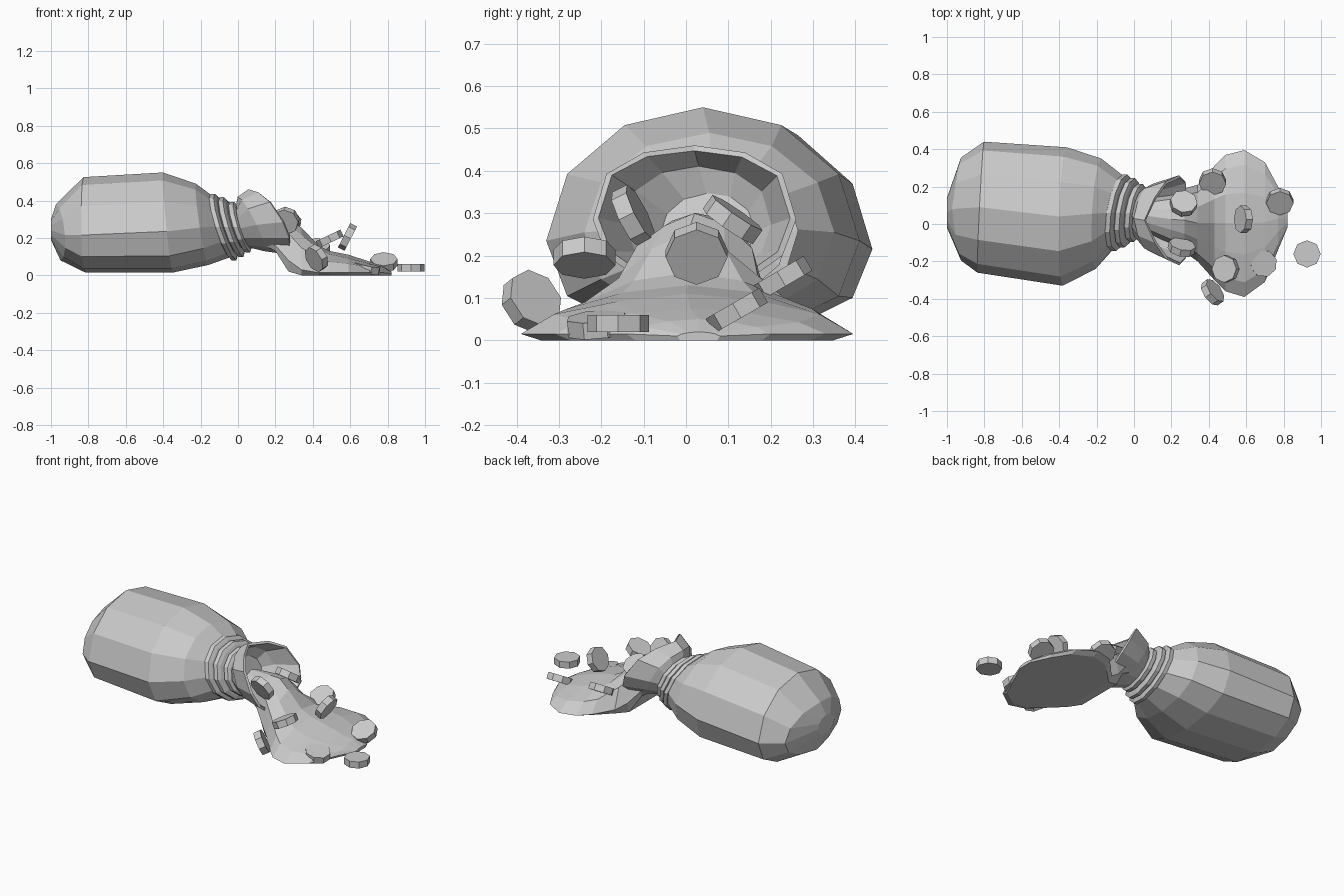
import bpy, bmesh, math, random
from mathutils import Vector

random.seed(4)
if "Cube" in bpy.data.objects:
    bpy.data.objects.remove(bpy.data.objects["Cube"])

grey = bpy.data.materials.new("plain_grey")
grey.use_nodes = True
grey.diffuse_color = (0.6, 0.6, 0.6, 1)
grey.node_tree.nodes["Principled BSDF"].inputs["Base Color"].default_value = grey.diffuse_color


def finish(bm, name):
    bmesh.ops.recalc_face_normals(bm, faces=bm.faces)
    mesh = bpy.data.meshes.new(name)
    bm.to_mesh(mesh)
    bm.free()
    mesh.materials.append(grey)
    obj = bpy.data.objects.new(name, mesh)
    bpy.context.collection.objects.link(obj)
    return obj


def loft(name, rings, caps=True):
    """Skin closed rings that share one point count."""
    bm = bmesh.new()
    loops = [[bm.verts.new(p) for p in ring] for ring in rings]
    n = len(loops[0])
    for a, b in zip(loops, loops[1:]):
        for i in range(n):
            j = (i + 1) % n
            bm.faces.new((a[i], a[j], b[j], b[i]))
    if caps:
        bm.faces.new(loops[0])
        bm.faces.new(loops[-1])
    return finish(bm, name)


def ring(x, y, z, ry, up, down, lean=0.0, yaw=0.0, bulge=0.0, top=1.0, low=1.0, n=12):
    """Egg-shaped section that leans, yaws or bows; top and low below 1 square it off."""
    pts = []
    for i in range(n):
        c, s = math.cos(math.tau * i / n), math.sin(math.tau * i / n)
        dz = up * s ** top if s > 0 else -down * (-s) ** low
        pts.append((x - lean * dz + yaw * ry * c + bulge * abs(c), y + ry * c, z + dz))
    return pts


# Sack body, sagging so that it is widest low down
loft("sack_body", [
    ring(-1.0, 0.06, 0.24, 0.08, 0.06, 0.05),
    ring(-0.96, 0.08, 0.215, 0.275, 0.165, 0.135, 0.08, bulge=0.035),
    ring(-0.82, 0.09, 0.215, 0.35, 0.31, 0.2, 0.02, 0.05, low=0.8),
    ring(-0.37, 0.04, 0.235, 0.37, 0.315, 0.22, 0.1, 0.03, low=0.75),
    ring(-0.19, 0.055, 0.255, 0.295, 0.235, 0.2, 0.15, 0.05, low=0.85),
    ring(-0.09, 0.06, 0.262, 0.20, 0.165, 0.165, 0.3, 0.15),
])

# Cord wound round the neck
bands = []
for x, ry, rz in ((-0.078, 0.205, 0.178), (-0.035, 0.185, 0.16), (0.01, 0.155, 0.135)):
    for dx, k in ((-0.02, 0.9), (-0.012, 1), (0.012, 1), (0.02, 0.9)):
        bands.append(ring(x + dx, 0.06, 0.258, ry * k, rz * k, rz * k, 0.32, 0.15))
loft("neck_cord", bands)

# Flared mouth, open towards the spill
mouth = loft("sack_mouth", [
    ring(0.02, 0.05, 0.25, 0.12, 0.10, 0.10, 0.35, 0.1),
    ring(0.07, 0.03, 0.27, 0.185, 0.15, 0.14, 0.48, 0.0, 0.03, 0.8),
    ring(0.15, 0.02, 0.285, 0.24, 0.175, 0.17, 0.54, 0.0, 0.09, 0.7),
], caps=False)
cloth = mouth.modifiers.new("cloth_thickness", "SOLIDIFY")
cloth.thickness = 0.015

# Spilled heap: x, right edge, left edge, base, rim, crest, roundness
heap = (
    (0.06, -0.04, 0.13, 0.20, 0.21, 0.29, 0.4),
    (0.20, -0.11, 0.16, 0.13, 0.16, 0.30, 0.35),
    (0.27, -0.15, 0.19, 0.02, 0.08, 0.30, 0.35),
    (0.34, -0.20, 0.21, 0.0, 0.03, 0.255, 0.5),
    (0.43, -0.30, 0.31, 0.0, 0.015, 0.16, 0.55),
    (0.49, -0.36, 0.37, 0.0, 0.015, 0.13, 0.55),
    (0.59, -0.39, 0.395, 0.0, 0.015, 0.11, 0.6),
    (0.70, -0.31, 0.33, 0.0, 0.015, 0.075, 0.6),
    (0.77, -0.14, 0.20, 0.0, 0.015, 0.05, 0.6),
    (0.82, -0.02, 0.08, 0.0, 0.01, 0.02, 0.6),
)
sections = []
for x, y0, y1, base, rim, crest, power in heap:
    mid, half = (y0 + y1) / 2, (y1 - y0) / 2
    pts = []
    for t in (-1, -0.8, -0.42, 0, 0.42, 0.8, 1):
        rise = max(0, math.cos(t * math.pi / 2)) ** power
        dent = random.uniform(0.92, 1.0) if 0 < abs(t) < 1 else 1
        pts.append((x, mid + half * t, rim + (crest - rim) * rise * dent))
    pts += [(x, mid + half * t, base) for t in (0.88, -0.88)]
    sections.append(pts)
loft("spilled_heap", sections)

# Loose coins: centre and facing direction
coins = (
    ((0.925, -0.16, 0.04), (0, 0, 1)),
    ((0.78, 0.12, 0.07), (0, -0.5, 0.87)),
    ((0.585, 0.025, 0.205), (0.88, 0, -0.45)),
    ((0.49, -0.24, 0.195), (-0.43, 0, 0.9)),
    ((0.42, -0.365, 0.092), (0.7, 0.5, 0.4)),
    ((0.265, 0.11, 0.285), (0.1, 0.55, 0.8)),
    ((0.255, -0.125, 0.293), (0.2, 0.87, 0.44)),
    ((0.42, 0.225, 0.145), (0, -0.5, 0.85)),
    ((0.69, -0.21, 0.037), (0.2, -0.1, 0.97)),
)
for i, (centre, facing) in enumerate(coins):
    bm = bmesh.new()
    bmesh.ops.create_cone(bm, cap_ends=True, segments=8, radius1=0.073,
                          radius2=0.073, depth=0.04)
    coin = finish(bm, f"coin_{i + 1}")
    coin.location = centre
    coin.rotation_mode = "QUATERNION"
    coin.rotation_quaternion = Vector(facing).to_track_quat("Z", "Y")
